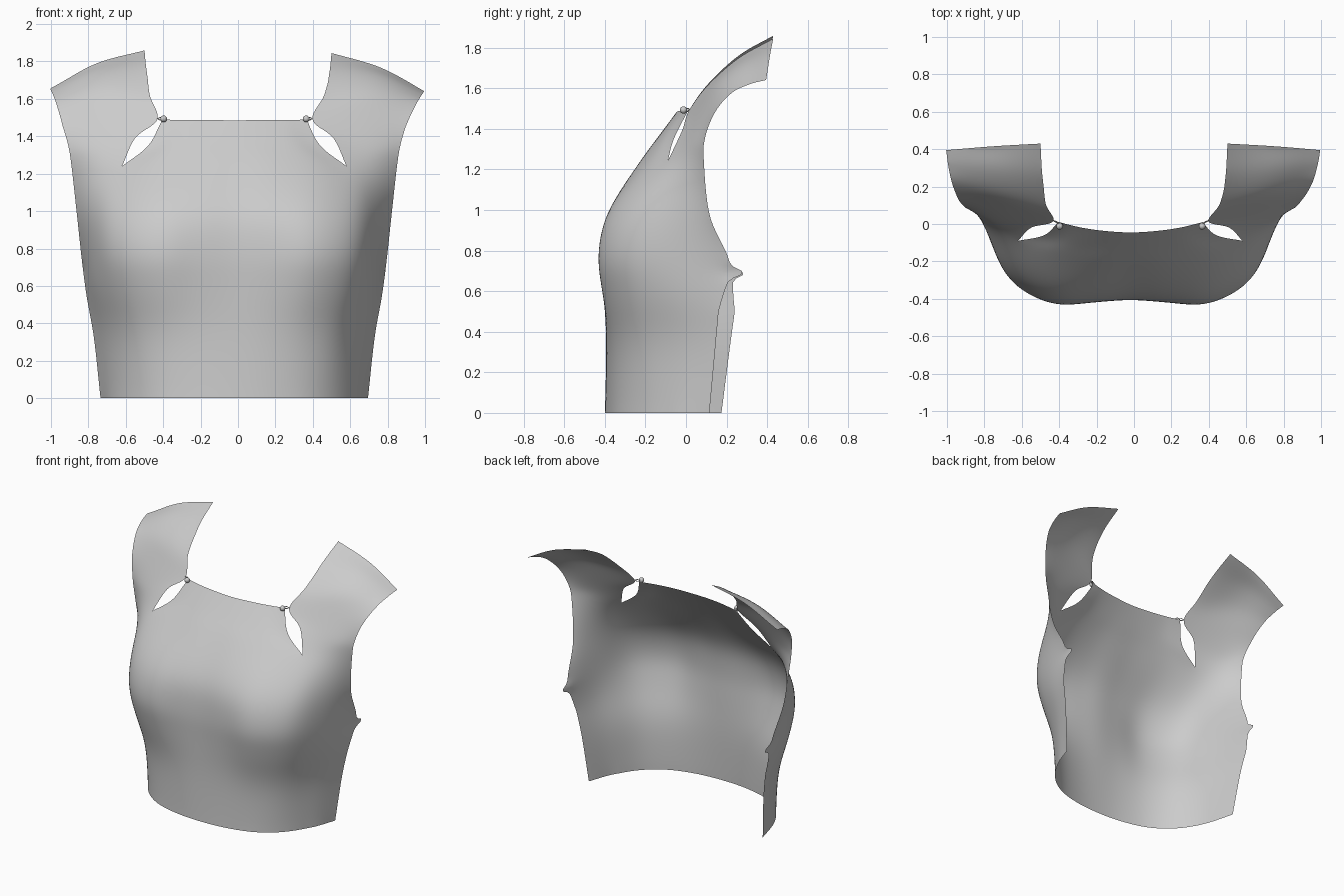
import bpy, bmesh
from math import exp
from mathutils import Vector as V

if "Cube" in bpy.data.objects:
    bpy.data.objects.remove(bpy.data.objects["Cube"])

# Half-body cross-sections: (z, z at side edge, (x, y) from centre to side)
SECTIONS = [
    (0.00, 0.00, [(0, -.40), (.2, -.385), (.39, -.33), (.54, -.22), (.65, -.05), (.715, .145)]),
    (0.33, 0.32, [(0, -.393), (.2, -.385), (.39, -.343), (.555, -.237), (.675, -.04), (.75, .18)]),
    (0.58, 0.55, [(0, -.40), (.2, -.408), (.41, -.40), (.61, -.285), (.73, -.06), (.79, .205)]),
    (0.78, 0.74, [(0, -.405), (.2, -.42), (.42, -.43), (.645, -.305), (.755, -.06), (.815, .215)]),
    (1.00, 0.97, [(0, -.37), (.2, -.382), (.42, -.37), (.64, -.25), (.76, -.06), (.84, .118)]),
    (1.24, 1.24, [(0, -.225), (.2, -.222), (.42, -.178), (.60, -.09), (.75, 0), (.87, .088)]),
]
# Upper chest panel, centre to keyhole edge
PANEL = [
    [(0, -.13, 1.37), (.15, -.125, 1.37), (.31, -.105, 1.365), (.46, -.06, 1.35)],
    [(0, -.045, 1.485), (.13, -.038, 1.487), (.26, -.02, 1.488), (.385, .01, 1.49)],
]
# Shoulder strap, neck side to armhole side
STRAP = [
    [(.53, -.02, 1.39), (.75, .035, 1.36), (.89, .095, 1.36)],
    [(.415, .015, 1.49), (.68, .085, 1.51), (.928, .145, 1.485)],
    [(.466, .11, 1.62), (.72, .165, 1.64), (.965, .225, 1.58)],
    [(.490, .26, 1.755), (.75, .29, 1.735), (.987, .312, 1.625)],
    [(.50, .43, 1.852), (.76, .415, 1.778), (1.0, .395, 1.648)],
]


def spline(pts, t, first=None):
    """Catmull-Rom through pts; ends extend straight unless a lead-in is given."""
    p = [first or 2 * pts[0] - pts[1]] + list(pts) + [2 * pts[-1] - pts[-2]]
    i = min(int(t), len(pts) - 2)
    f = t - i
    a, b, c, d = p[i:i + 4]
    return 0.5 * (2 * b + (c - a) * f + (2 * a - 5 * b + 4 * c - d) * f * f
                  + (3 * b - a - 3 * c + d) * f ** 3)


def row_point(row, u):
    """Point across a row, with a smooth tangent over the centre line."""
    return spline(row, u, V((-row[1].x, row[1].y, row[1].z)))


def clamp(a):
    return max(0.0, min(1.0, a))


def worn(p):
    """Slight left/right asymmetry of the draped cloth."""
    x, y, z = p
    y -= 0.17 * x * max(0, y + .1) * clamp((.7 - z) / .2)
    x -= .02 * clamp((1.7 - z) / .25)
    return V((x, y, z - .014 * x * clamp((z - 1.5) / .3)))


body = [[V((x, y, ze if k == 5 else z)) for k, (x, y) in enumerate(row)]
        for z, ze, row in SECTIONS]
panel = [[V(p) for p in r] for r in PANEL]
strap = [[V(p) for p in r] for r in STRAP]
N = len(body) - 1
chest_rows = [panel[i] + strap[i][1:] for i in range(2)]
strap_rows = [
    (panel[i][:3] if i < 2 else [s[0] + k * (s[0] - s[1]) for k in (1.5, 1, .5)]) + s
    for i, s in enumerate(strap)]
join_grid = body + [[(a + b) / 2 for a, b in zip(chest_rows[0], strap_rows[0])]]


def above(rows):
    """Full grid whose keyhole column starts fresh at the keyhole tip."""
    below = list(body[N - 1])
    below[3] = 1.8 * body[N][3] - .8 * rows[0][3]
    return body[:N - 1] + [below, body[N]] + rows


def add_patch(bm, grid, u0, u1, v0, v1, side, steps=10):
    nu, nv = (u1 - u0) * steps, (v1 - v0) * steps
    verts = []
    for j in range(nv + 1):
        row = []
        for i in range(nu + 1):
            u = u0 + i / steps
            p = spline([row_point(r, u) for r in grid], v0 + j / steps)
            # pulled-out tip under the armhole
            p.y += .065 * clamp((u - 4.6) / .4) ** 2 * exp(-((p.z - .69) / .025) ** 2)
            row.append(bm.verts.new(worn((p.x * side, p.y, p.z))))
        verts.append(row)
    for j in range(nv):
        for i in range(nu):
            q = [verts[j][i], verts[j][i + 1], verts[j + 1][i + 1], verts[j + 1][i]]
            bm.faces.new(q if side > 0 else q[::-1])


def finish(bm, name):
    me = bpy.data.meshes.new(name)
    bm.to_mesh(me)
    bm.free()
    for f in me.polygons:
        f.use_smooth = True
    ob = bpy.data.objects.new(name, me)
    bpy.context.collection.objects.link(ob)
    return ob


# Bodice sheet: body, chest panel and straps, both halves
bm = bmesh.new()
for side in (1, -1):
    add_patch(bm, join_grid, 0, 5, 0, N, side)
    add_patch(bm, above(chest_rows), 0, 3, N, N + 2, side)
    add_patch(bm, above(strap_rows), 3, 5, N, N + 5, side)
bmesh.ops.remove_doubles(bm, verts=bm.verts, dist=0.0005)
inner = [v for v in bm.verts if not v.is_boundary]
for _ in range(25):
    bmesh.ops.smooth_vert(bm, verts=inner, factor=.5,
                          use_axis_x=True, use_axis_y=True, use_axis_z=True)
finish(bm, "bodice_front")

# Ball buttons with loops closing the keyholes
for side, label in ((1, "right"), (-1, "left")):
    bm = bmesh.new()
    bmesh.ops.create_uvsphere(bm, u_segments=20, v_segments=12, radius=.018)
    ball = finish(bm, "button_" + label)
    ball.location = worn((.381 * side, -.012, 1.493))
    cu = bpy.data.curves.new("loop_" + label, 'CURVE')
    cu.dimensions = '3D'
    cu.bevel_depth = .003
    sp = cu.splines.new('POLY')
    path = [(.381, .002, 1.498), (.398, .012, 1.501), (.415, .018, 1.495),
            (.40, .01, 1.487), (.381, -.004, 1.488)]
    sp.points.add(len(path) - 1)
    for pt, (x, y, z) in zip(sp.points, path):
        pt.co = (*worn((x * side, y, z)), 1)
    loop = bpy.data.objects.new("loop_" + label, cu)
    bpy.context.collection.objects.link(loop)
